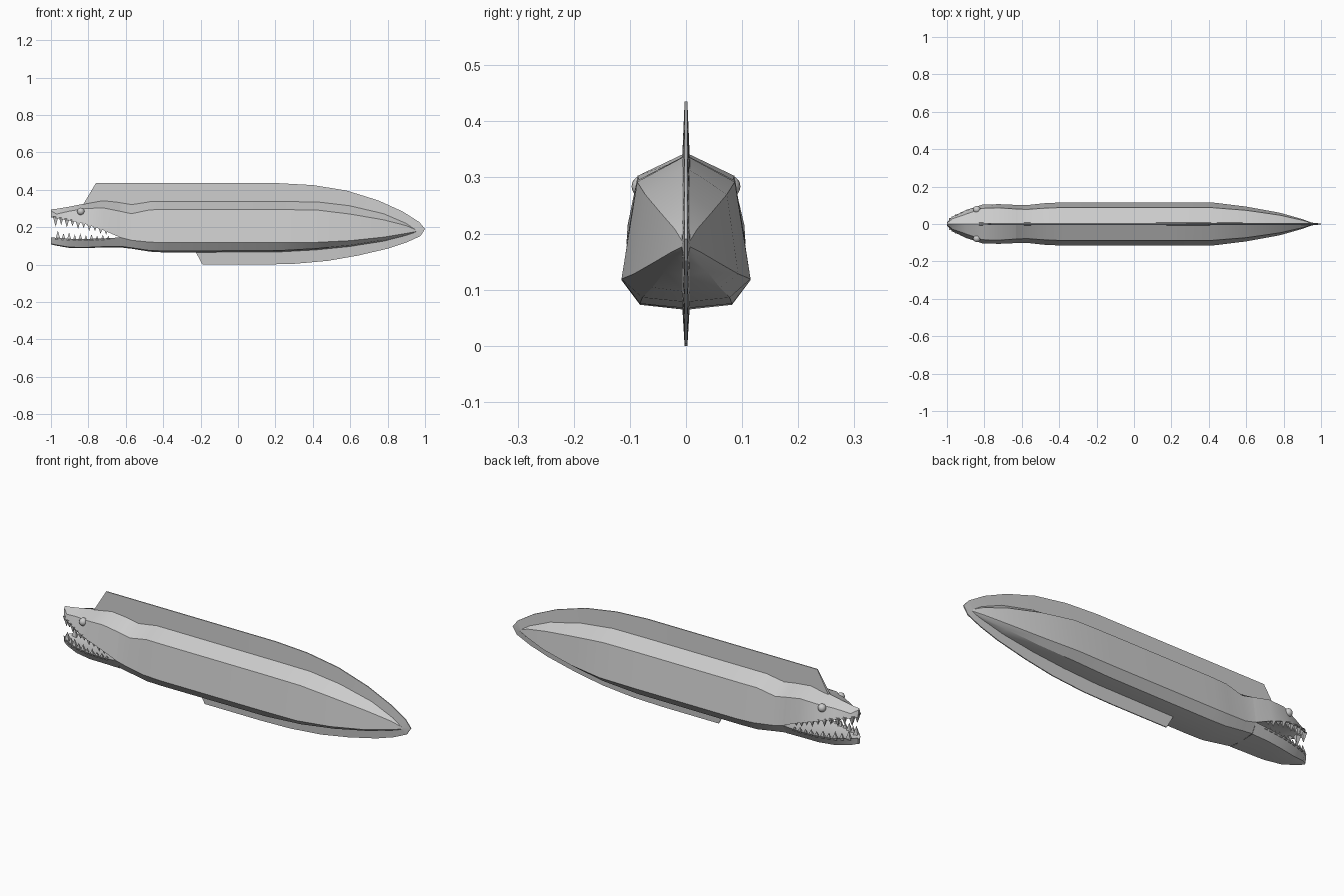
import bpy, bmesh, math
from mathutils import Vector, Matrix

if "Cube" in bpy.data.objects:
    bpy.data.objects.remove(bpy.data.objects["Cube"])


def finish(bm, name, angle=25):
    bmesh.ops.remove_doubles(bm, verts=bm.verts, dist=0.0004)
    bmesh.ops.recalc_face_normals(bm, faces=bm.faces)
    me = bpy.data.meshes.new(name)
    bm.to_mesh(me)
    bm.free()
    ob = bpy.data.objects.new(name, me)
    bpy.context.collection.objects.link(ob)
    bpy.ops.object.select_all(action='DESELECT')
    ob.select_set(True)
    bpy.context.view_layer.objects.active = ob
    bpy.ops.object.shade_smooth_by_angle(angle=math.radians(angle))
    return ob


def loft(name, stations, front_cap=True, back_cap=True):
    """stations: (x, [(y, z) half profile, first and last on y = 0])"""
    bm = bmesh.new()
    rings = []
    for x, half in stations:
        ring = half + [(-y, z) for y, z in half[-2:0:-1]]
        rings.append([bm.verts.new((x, y, z)) for y, z in ring])
    n = len(rings[0])
    for a, b in zip(rings, rings[1:]):
        for i in range(n):
            j = (i + 1) % n
            bm.faces.new((a[i], a[j], b[j], b[i]))
    if front_cap:
        bm.faces.new(rings[0])
    if back_cap:
        bm.faces.new(rings[-1])
    return finish(bm, name)


# body: x, ridge z, shoulder y z, side y z, belly edge y z, belly z
body = [
    (-0.63, .335, .080, .285, .102, .145, .075, .098, .092),
    (-0.57, .325, .078, .272, .101, .130, .078, .090, .085),
    (-0.47, .340, .085, .293, .112, .120, .082, .075, .069),
    (-0.38, .340, .088, .294, .115, .117, .082, .073, .064),
    (0.22, .340, .088, .294, .115, .117, .082, .075, .067),
    (0.42, .339, .087, .292, .115, .119, .078, .086, .078),
    (0.60, .318, .073, .270, .093, .128, .060, .104, .096),
    (0.78, .276, .047, .239, .060, .147, .038, .132, .124),
    (0.90, .225, .020, .208, .026, .167, .016, .159, .155),
    (0.96, .184, .004, .182, .004, .178, .003, .176, .174),
]
loft("body", [(x, [(0, t), (a, b), (c, d), (e, f), (0, g)])
              for x, t, a, b, c, d, e, f, g in body], front_cap=False)

# upper head: x, ridge z, shoulder y z, lip y z
head = [
    (-1.00, .295, .005, .288, .008, .252),
    (-0.97, .298, .028, .270, .040, .248),
    (-0.90, .310, .052, .286, .074, .236),
    (-0.81, .328, .084, .300, .104, .215),
    (-0.72, .344, .086, .303, .106, .184),
    (-0.63, .335, .080, .285, .102, .145),
]
loft("upper_head", [(x, [(0, t), (a, b), (c, d), (c * .75, d + .004), (0, d + .015)])
                    for x, t, a, b, c, d in head], back_cap=False)

# lower jaw: x, rim y z, bottom y z
jaw = [
    (-1.00, .010, .145, .007, .112),
    (-0.97, .040, .143, .025, .105),
    (-0.90, .071, .137, .046, .093),
    (-0.81, .092, .137, .064, .092),
    (-0.72, .100, .140, .072, .096),
    (-0.63, .102, .145, .075, .096),
]
loft("lower_jaw", [(x, [(0, b - .012), (a * .75, b - .004), (a, b), (c, d), (0, d - .004)])
                   for x, a, b, c, d in jaw], back_cap=False)


def sample(table, x, k):
    for p, q in zip(table, table[1:]):
        if p[0] <= x <= q[0]:
            t = (x - p[0]) / (q[0] - p[0])
            return p[k] + t * (q[k] - p[k])


# teeth: rows of small pyramids following each lip
def teeth(name, table, ky, kz, xs, lengths, down):
    bm = bmesh.new()
    for x, length in zip(xs, lengths):
        r = .007 + length * .16
        y = max(sample(table, x, ky) - r * .9, .006)
        z = sample(table, x, kz)
        for s in (-1, 1):
            d = -1 if down else 1
            tip = bm.verts.new((x, s * y, z + d * length))
            ring = [bm.verts.new((x + r * u, s * y + r * .7 * v, z - d * .008))
                    for u, v in ((1, 1), (-1, 1), (-1, -1), (1, -1))]
            for i in range(4):
                bm.faces.new((ring[i], ring[(i + 1) % 4], tip))
            bm.faces.new(ring)
    finish(bm, name)


N = 10
xs = [-.975 + i * .03 for i in range(N)]
teeth("upper_teeth", head, 4, 5, xs,
      [(.046 if i % 2 == 0 else .034) * (1 - i * .055) for i in range(N)], True)
teeth("lower_teeth", jaw, 1, 2, [x + .012 for x in xs],
      [(.040 if i % 2 == 0 else .030) * (1 - i * .065) for i in range(N)], False)

# eyes
for s, side in ((-1, "right"), (1, "left")):
    bm = bmesh.new()
    bmesh.ops.create_uvsphere(bm, u_segments=16, v_segments=10, radius=.02,
                              matrix=Matrix.Translation(Vector((-.84, s * .077, .284))))
    finish(bm, side + "_eye", 40)

# continuous fin: outer x z, inner x z
fin = [
    (-.76, .435, -.83, .318), (-.57, .435, -.57, .315), (.22, .435, .22, .33),
    (.40, .425, .40, .33), (.58, .396, .58, .31), (.75, .343, .75, .27),
    (.88, .284, .88, .22), (.97, .227, .95, .185), (1.0, .19, .955, .179),
    (.975, .152, .95, .175), (.90, .118, .89, .17), (.80, .085, .80, .14),
    (.64, .048, .64, .11), (.48, .020, .48, .09), (.30, .004, .30, .08),
    (.13, 0, .13, .075), (-.19, 0, -.23, .075),
]
bm = bmesh.new()
rows = [[bm.verts.new(p) for p in ((c, -.007, d), (a, -.0025, b), (a, .0025, b), (c, .007, d))]
        for a, b, c, d in fin]
for p, q in zip(rows, rows[1:]):
    for i in range(4):
        bm.faces.new((p[i], p[(i + 1) % 4], q[(i + 1) % 4], q[i]))
bm.faces.new(rows[0])
bm.faces.new(rows[-1])
finish(bm, "fin")
